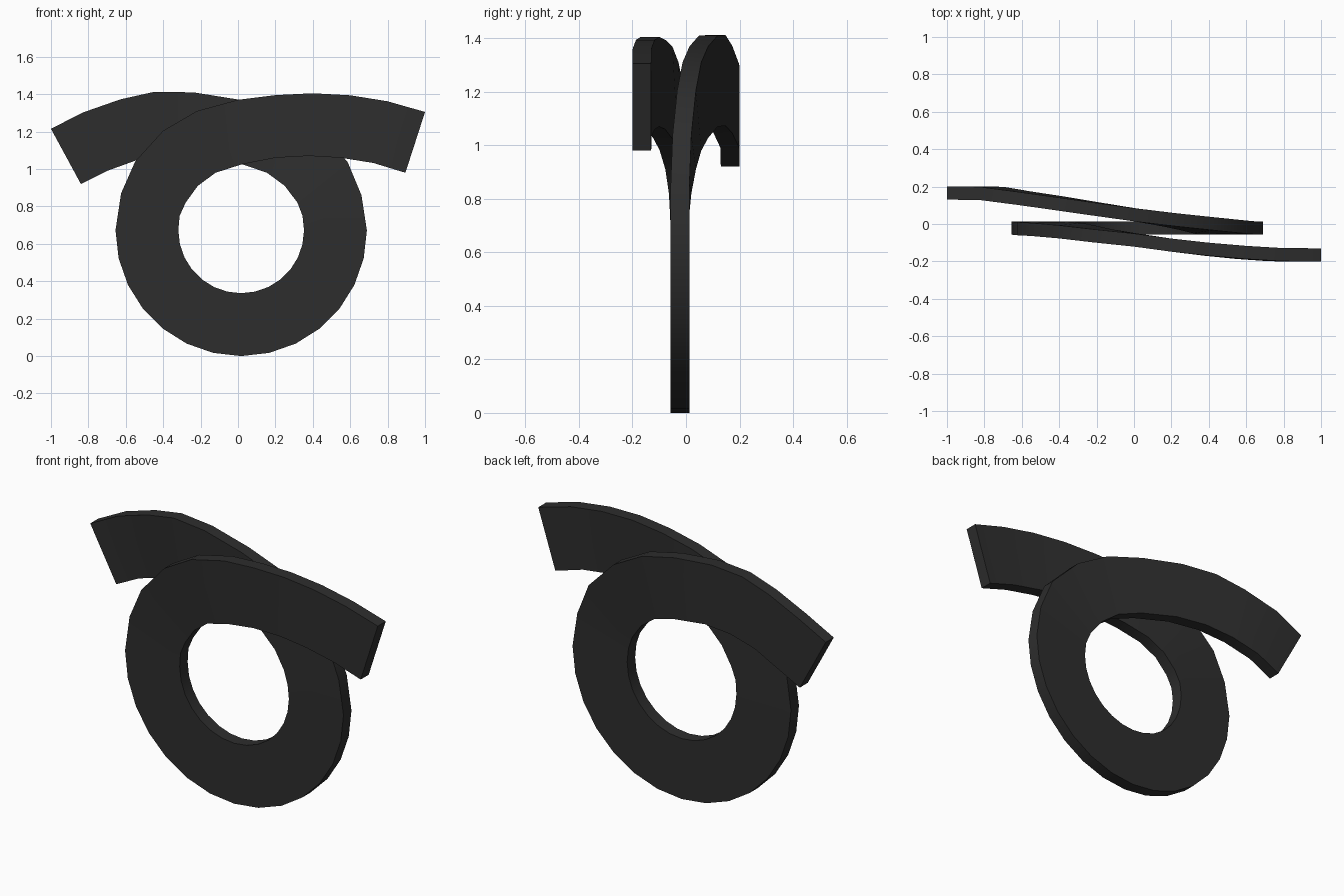
import bpy, bmesh, math

mat = bpy.data.materials.new("charcoal black")
mat.diffuse_color = (0.027, 0.027, 0.027, 1)

HALF = 0.035               # half thickness of the ribbon
CX, CZ, RO, RI = 0.017, 0.672, 0.672, 0.336

# stations: outer x, outer z, inner x, inner z, middle y
front_arm = [
    (1.00, 1.305, 0.895, 0.98, -0.165),
    (0.80, 1.362, 0.725, 1.032, -0.164),
    (0.60, 1.394, 0.55, 1.06, -0.152),
    (0.40, 1.405, 0.38, 1.07, -0.135),
    (0.20, 1.395, 0.20, 1.06, -0.113),
    (0.00, 1.37, 0.02, 1.025, -0.086),
    (-0.22, 1.31, -0.12, 0.98, -0.063),
    (-0.40, 1.205, -0.215, 0.91, -0.042),
    (-0.55, 1.04, -0.28, 0.82, -0.029),
    (-0.625, 0.87, -0.312, 0.75, -0.025),
]
back_arm = [
    (0.66, 0.86, 0.345, 0.75, -0.022),
    (0.585, 1.04, 0.318, 0.82, -0.015),
    (0.42, 1.205, 0.25, 0.91, 0.002),
    (0.23, 1.31, 0.155, 0.98, 0.022),
    (0.01, 1.37, 0.015, 1.028, 0.048),
    (-0.24, 1.41, -0.20, 1.07, 0.083),
    (-0.45, 1.412, -0.38, 1.073, 0.113),
    (-0.63, 1.372, -0.545, 1.046, 0.138),
    (-0.83, 1.302, -0.70, 0.99, 0.164),
    (-1.00, 1.215, -0.84, 0.92, 0.165),
]

# lower half of the loop
N = 14
ring = []
for i in range(N + 1):
    a = math.pi + math.pi * i / N
    c, s = math.cos(a), math.sin(a)
    ring.append((CX + RO * c, CZ + RO * s, CX + RI * c, CZ + RI * s, -0.022))

# sweep one flat ribbon through all stations
bm = bmesh.new()
rows = []
for ox, oz, ix, iz, y in front_arm + ring + back_arm:
    rows.append([bm.verts.new(p) for p in (
        (ox, y - HALF, oz), (ox, y + HALF, oz),
        (ix, y + HALF, iz), (ix, y - HALF, iz))])
for a, b in zip(rows, rows[1:]):
    for k in range(4):
        j = (k + 1) % 4
        bm.faces.new((a[k], a[j], b[j], b[k]))
bm.faces.new(rows[0])
bm.faces.new(rows[-1])
bmesh.ops.recalc_face_normals(bm, faces=bm.faces)

me = bpy.data.meshes.new("looped_ribbon")
bm.to_mesh(me)
bm.free()
me.materials.append(mat)
ob = bpy.data.objects.new("looped_ribbon", me)
bpy.context.collection.objects.link(ob)
bpy.context.view_layer.objects.active = ob
ob.select_set(True)
bpy.ops.object.shade_smooth_by_angle(angle=math.radians(30))
